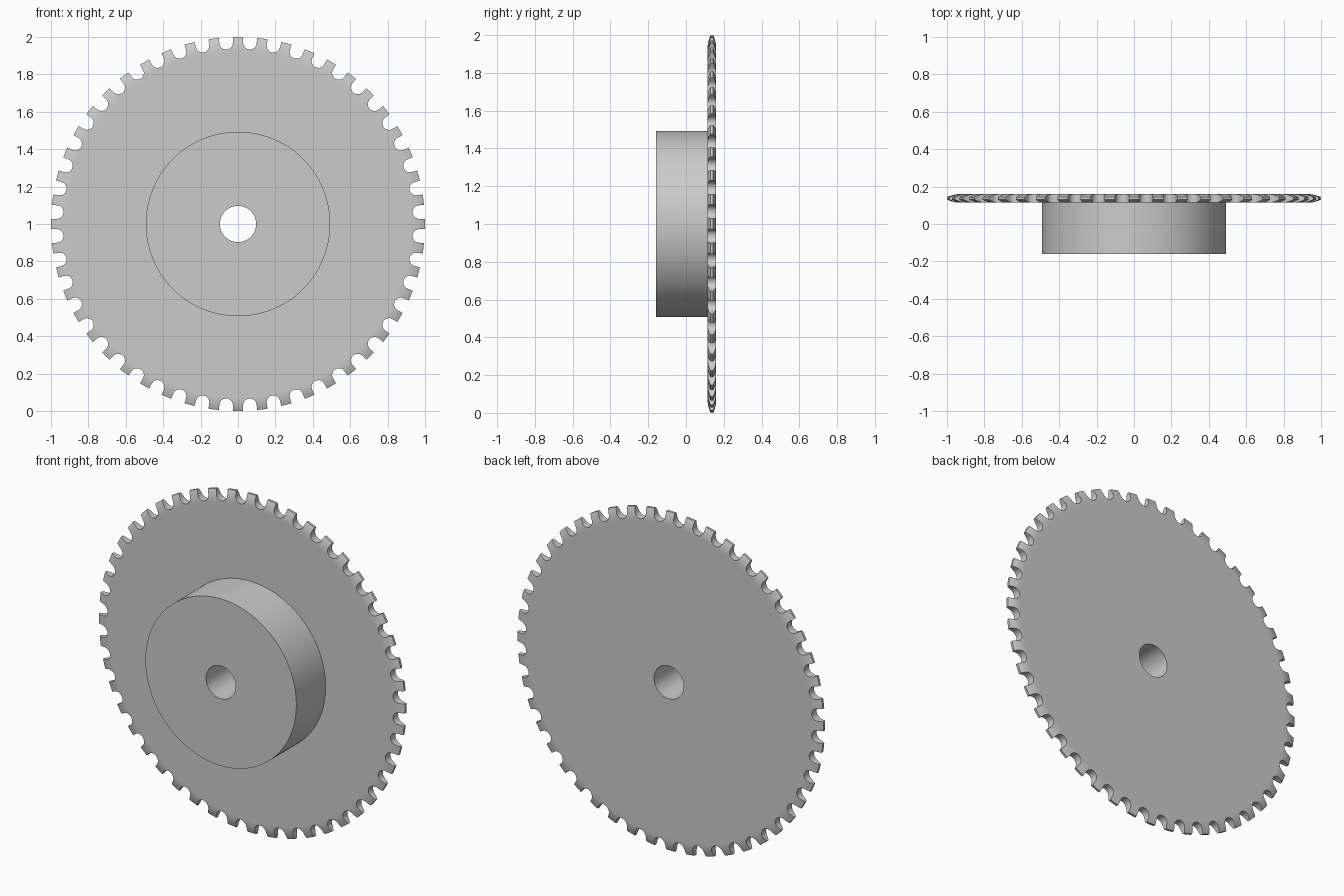
import bpy, bmesh, math

old = bpy.data.objects.get("Cube")
if old:
    bpy.data.objects.remove(old, do_unlink=True)

TEETH = 48
SEGMENTS = 192
BACK, PLATE_FRONT, HUB_FRONT = 0.16, 0.114, -0.16
BORE, HUB_RADIUS = 0.097, 0.493

steel = bpy.data.materials.new("plain grey steel")
GREY = (0.6, 0.6, 0.6, 1)
steel.use_nodes = True
steel.diffuse_color = GREY
steel.node_tree.nodes["Principled BSDF"].inputs["Base Color"].default_value = GREY


def make_object(name, bm):
    bmesh.ops.recalc_face_normals(bm, faces=bm.faces)
    mesh = bpy.data.meshes.new(name)
    bm.to_mesh(mesh)
    bm.free()
    mesh.materials.append(steel)
    obj = bpy.data.objects.new(name, mesh)
    bpy.context.collection.objects.link(obj)
    return obj


def ring_point(radius, y, angle):
    return (radius * math.sin(angle), y, 1 + radius * math.cos(angle))


def lathe(name, profile, closed):
    """Turn a (radius, y) profile around the wheel axis."""
    bm = bmesh.new()
    rings = [[bm.verts.new(ring_point(r, y, math.tau * i / SEGMENTS))
              for i in range(SEGMENTS)] for r, y in profile]
    pairs = list(zip(rings, rings[1:]))
    if closed:
        pairs.append((rings[-1], rings[0]))
    for a, b in pairs:
        for i in range(SEGMENTS):
            j = (i + 1) % SEGMENTS
            bm.faces.new((a[i], a[j], b[j], b[i]))
    return make_object(name, bm)


def smooth(obj):
    bpy.ops.object.select_all(action='DESELECT')
    obj.select_set(True)
    bpy.context.view_layer.objects.active = obj
    bpy.ops.object.shade_smooth_by_angle(angle=math.radians(30))


# Toothed plate: flat disc whose rim curves in towards a narrow tip
middle, half = (BACK + PLATE_FRONT) / 2, (BACK - PLATE_FRONT) / 2
steps = 6
rim = [(0.93 + 0.07 * t / steps, half - 0.016 * (t / steps) ** 2)
       for t in range(steps + 1)]
side = [(BORE, half), (0.915, half)] + rim
profile = ([(r, middle - h) for r, h in side]
           + [(r, middle + h) for r, h in reversed(side)])
plate = lathe("toothed_plate", profile, True)

# Round-bottomed gaps between the teeth
bm = bmesh.new()
arc = 16
outline = [(0.036 * math.cos(math.pi * k / arc),
            0.971 - 0.036 * math.sin(math.pi * k / arc)) for k in range(arc + 1)]
outline += [(-0.04, 1.05), (0.04, 1.05)]
for tooth in range(TEETH):
    angle = math.tau * (tooth + 0.5) / TEETH
    ends = [[bm.verts.new(ring_point(math.hypot(u, v), y, angle + math.atan2(u, v)))
             for u, v in outline] for y in (0.05, 0.22)]
    bm.faces.new(ends[0])
    bm.faces.new(ends[1])
    for k in range(len(outline)):
        n = (k + 1) % len(outline)
        bm.faces.new((ends[0][k], ends[0][n], ends[1][n], ends[1][k]))
cutter = make_object("gap_cutter", bm)
cutter.hide_render = True

cut = plate.modifiers.new("gaps", 'BOOLEAN')
cut.operation = 'DIFFERENCE'
cut.solver = 'EXACT'
cut.object = cutter
bpy.ops.object.select_all(action='DESELECT')
plate.select_set(True)
bpy.context.view_layer.objects.active = plate
bpy.ops.object.modifier_apply(modifier=cut.name)
bpy.data.objects.remove(cutter, do_unlink=True)
smooth(plate)

# Hub: thick collar on the front of the plate, with the bore through it
hub = lathe("hub", [(BORE, PLATE_FRONT), (BORE, HUB_FRONT),
                    (HUB_RADIUS, HUB_FRONT), (HUB_RADIUS, PLATE_FRONT)], False)
smooth(hub)
